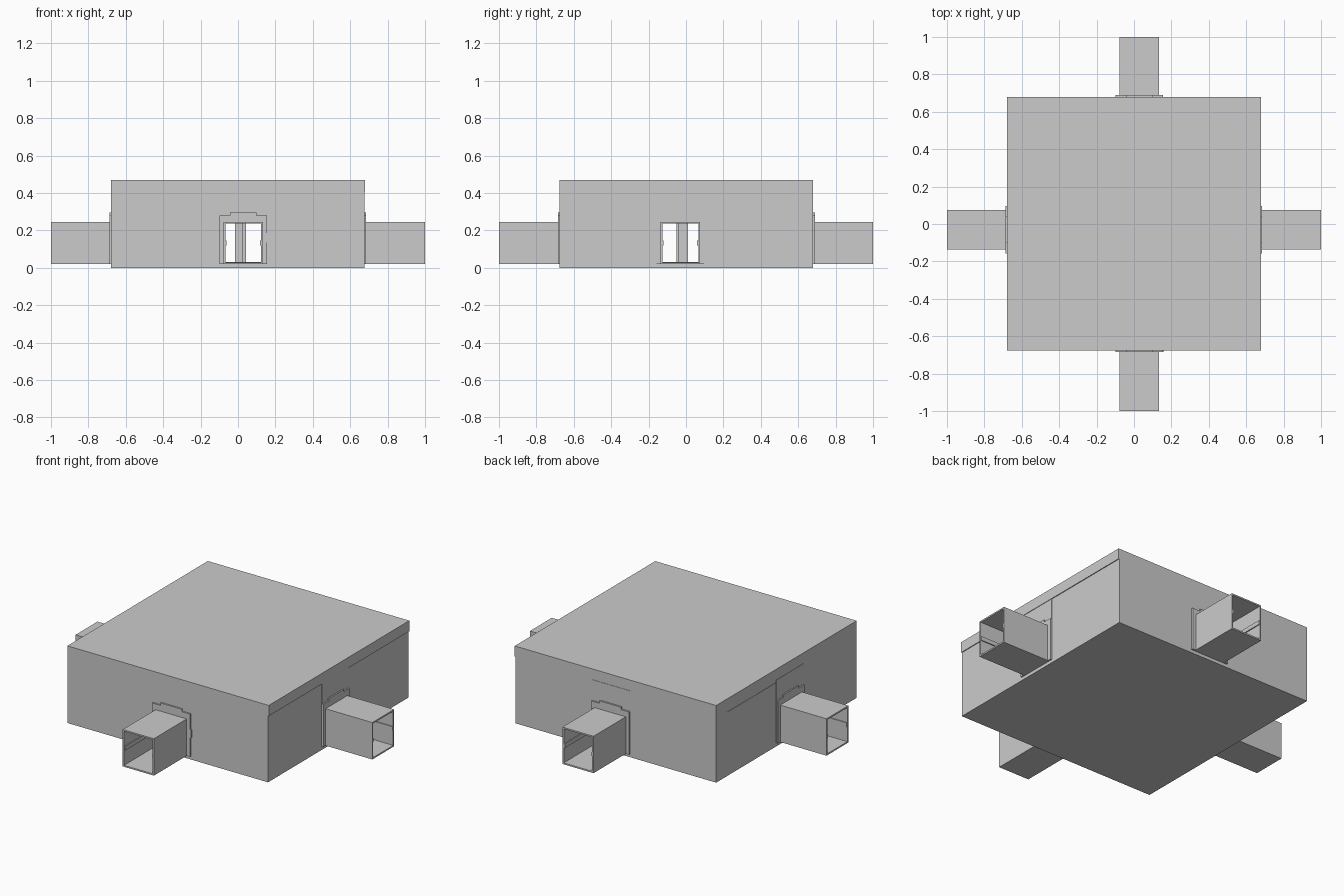
import bpy, bmesh

if "Cube" in bpy.data.objects:
    bpy.data.objects.remove(bpy.data.objects["Cube"])

# Each side: (outward axis, sign, door centre across the wall, wall face, frame face)
SIDES = {
    "front": ("y", -1, 0.028, 0.675, 0.684),
    "back": ("y", 1, 0.028, 0.678, 0.690),
    "left": ("x", -1, -0.030, 0.678, 0.688),
    "right": ("x", 1, -0.030, 0.675, 0.685),
}
FLOOR, CEIL, TOP = 0.03, 0.405, 0.47
Z_LOW, Z_HIGH, HALF = 0.02, 0.245, 0.105   # corridor section


def make(name, bm):
    bmesh.ops.recalc_face_normals(bm, faces=bm.faces)
    mesh = bpy.data.meshes.new(name)
    bm.to_mesh(mesh)
    bm.free()
    ob = bpy.data.objects.new(name, mesh)
    bpy.context.collection.objects.link(ob)
    return ob


def place(side, a, d, z):
    """Across-wall position a, outward depth d, height z -> world point."""
    axis, sign = SIDES[side][:2]
    return (a, sign * d, z) if axis == "y" else (sign * d, a, z)


def prism(name, side, outline, d0, d1, capped=True):
    """Extrude an (across, height) outline outward from d0 to d1."""
    bm = bmesh.new()
    near = [bm.verts.new(place(side, a, d0, z)) for a, z in outline]
    far = [bm.verts.new(place(side, a, d1, z)) for a, z in outline]
    n = len(outline)
    for i in range(n):
        j = (i + 1) % n
        bm.faces.new((near[i], near[j], far[j], far[i]))
    if capped:
        bm.faces.new(near)
        bm.faces.new(far)
    return make(name, bm)


def rect(a0, a1, z0, z1):
    return [(a0, z0), (a1, z0), (a1, z1), (a0, z1)]


def box(name, x0, x1, y0, y1, z0, z1):
    return prism(name, "back", rect(x0, x1, z0, z1), y0, y1)


def arch(a0, a1, z0, top, c, w, h):
    """Outline with a door gap of half width w and head height h; top is a list of points."""
    return [(a0, z0)] + top + [(a1, z0), (c + w, z0), (c + w, h), (c - w, h), (c - w, z0)]


# Floor and roof slabs of the main room
box("floor", -0.678, 0.675, -0.675, 0.678, 0, FLOOR)
box("roof", -0.678, 0.68, -0.675, 0.678, CEIL, TOP)

# Central pillar with a slim conduit
box("pillar", -0.016, 0.026, -0.05, -0.006, FLOOR, CEIL)
box("pillar_conduit", 0.026, 0.043, -0.04, 0.01, FLOOR, CEIL)

for side, (axis, sign, c, wall, frame) in SIDES.items():
    # Room wall with doorway; x-facing walls fit between the y-facing ones
    lo, hi = (-0.678, 0.675) if axis == "y" else (-0.655, 0.658)
    prism(side + "_wall", side,
          arch(lo, hi, FLOOR, [(lo, CEIL), (hi, CEIL)], c, HALF - 0.008, Z_HIGH - 0.008),
          wall - 0.02, wall)

    # Slightly raised bay around the door
    if side != "front":
        a0, a1 = c - 0.13, c + 0.13
        prism(side + "_door_bay", side,
              arch(a0, a1, 0.02, [(a0, CEIL), (a1, CEIL)], c, HALF, Z_HIGH),
              wall - 0.001, wall + 0.002)

    # Door frame with raised tab on the header
    a0, a1 = c - 0.127, c + 0.127
    head = [(a0, 0.28), (c - 0.072, 0.28), (c - 0.072, 0.295),
            (c + 0.072, 0.295), (c + 0.072, 0.28), (a1, 0.28)]
    prism(side + "_door_frame", side,
          arch(a0, a1, Z_LOW, head, c, HALF, Z_HIGH), wall - 0.001, frame)

    # Open-ended corridor tube
    tube = prism(side + "_corridor", side,
                 rect(c - HALF, c + HALF, Z_LOW, Z_HIGH), wall - 0.015, 1.0, capped=False)
    mod = tube.modifiers.new("thickness", "SOLIDIFY")
    mod.thickness = 0.009
    mod.offset = -1
    mod.use_even_offset = True

    # Wall rails inside the corridor
    for s in (-1, 1):
        a = c + s * (HALF - 0.009)
        b = a - s * 0.006
        prism(side + "_rail", side, rect(min(a, b), max(a, b), 0.12, 0.145), wall, 0.998)

# Wall panel on the left side and small door control beside the right door
prism("left_wall_panel", "left", rect(0.11, 0.57, 0.04, 0.39), 0.677, 0.68)
box("door_control", 0.148, 0.161, -0.682, -0.674, 0.135, 0.185)
